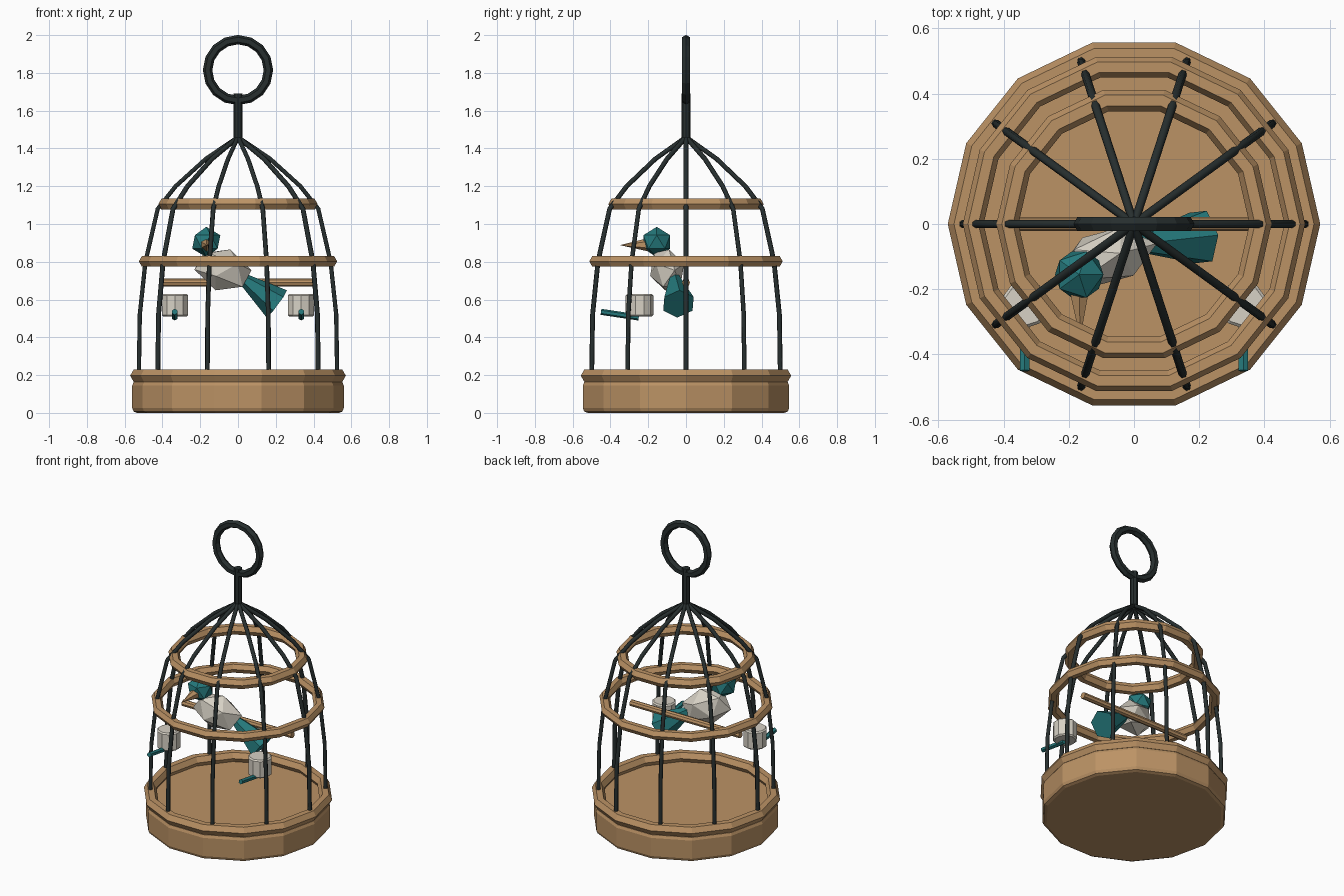
import bpy
from math import cos, sin, pi, radians
from mathutils import Vector

if "Cube" in bpy.data.objects:
    bpy.data.objects.remove(bpy.data.objects["Cube"])


def material(name, rgb):
    m = bpy.data.materials.new(name)
    m.diffuse_color = (*rgb, 1)
    m.use_nodes = True
    m.node_tree.nodes["Principled BSDF"].inputs["Base Color"].default_value = m.diffuse_color
    return m


WOOD = material("wood", (0.50, 0.29, 0.13))
IRON = material("iron", (0.02, 0.028, 0.028))
TEAL = material("teal", (0.018, 0.19, 0.20))
CREAM = material("cream", (0.68, 0.64, 0.56))


def finish(name, mat, bevel=0, segments=1):
    ob = bpy.context.object
    ob.name = name
    ob.data.materials.append(mat)
    if bevel:
        b = ob.modifiers.new("bevel", "BEVEL")
        b.width, b.segments = bevel, segments
        b.limit_method = "ANGLE"
        b.angle_limit = radians(40)
    return ob


def hoop(name, mat, z, major, minor, sides=14, rot=(0, 0, 0)):
    bpy.ops.mesh.primitive_torus_add(major_radius=major, minor_radius=minor, major_segments=sides,
                                     minor_segments=6, location=(0, 0, z), rotation=rot)
    return finish(name, mat)


def rod(name, mat, a, b, r1, r2, sides=6, bevel=0):
    # tapered rod from point a to point b
    a, b = Vector(a), Vector(b)
    d = b - a
    bpy.ops.mesh.primitive_cone_add(vertices=sides, radius1=r1, radius2=r2, depth=d.length,
                                    location=(a + b) / 2,
                                    rotation=d.to_track_quat("Z", "Y").to_euler())
    return finish(name, mat, bevel)


def ball(name, mat, loc, scale, rot=(0, 0, 0)):
    bpy.ops.mesh.primitive_ico_sphere_add(subdivisions=1, radius=1, location=loc, rotation=rot)
    bpy.context.object.scale = scale
    return finish(name, mat)


# base tray and hoops
bpy.ops.mesh.primitive_cylinder_add(vertices=14, radius=0.56, depth=0.17, location=(0, 0, 0.085),
                                    rotation=(0, 0, pi / 2))
finish("base", WOOD, 0.025, 2)
hoop("base_rim", WOOD, 0.197, 0.533, 0.038)
hoop("middle_hoop", WOOD, 0.802, 0.493, 0.032)
hoop("upper_hoop", WOOD, 1.105, 0.388, 0.034)

# ten bent cage bars
profile = [(0.525, 0.20), (0.52, 0.52), (0.49, 0.80), (0.425, 1.08), (0.33, 1.20), (0.17, 1.345), (0, 1.46)]
for i in range(10):
    a = i * pi / 5
    cu = bpy.data.curves.new(f"bar_{i + 1}", "CURVE")
    cu.dimensions = "3D"
    cu.bevel_depth = 0.013
    cu.bevel_resolution = 1
    cu.use_fill_caps = True
    sp = cu.splines.new("POLY")
    sp.points.add(len(profile) - 1)
    for p, (r, z) in zip(sp.points, profile):
        p.co = (r * cos(a), r * sin(a), z, 1)
    cu.materials.append(IRON)
    bpy.context.collection.objects.link(bpy.data.objects.new(f"bar_{i + 1}", cu))

# stem and hanging ring
rod("stem", IRON, (0, 0, 1.45), (0, 0, 1.69), 0.024, 0.024, 8)
hoop("hanging_ring", IRON, 1.815, 0.161, 0.025, 16, (pi / 2, 0, 0))

# perch
rod("perch", WOOD, (-0.4, 0, 0.69), (0.4, 0, 0.69), 0.021, 0.021, 8)

# bird
ball("bird_body", CREAM, (-0.08, -0.10, 0.757), (0.165, 0.09, 0.115), (0, radians(20), radians(15)))
ball("bird_head", TEAL, (-0.168, -0.155, 0.905), (0.083, 0.083, 0.08))
rod("bird_beak", WOOD, (-0.168, -0.20, 0.89), (-0.165, -0.35, 0.888), 0.035, 0, 6)
rod("bird_tail", TEAL, (0.205, -0.04, 0.577), (-0.02, -0.065, 0.745), 0.09, 0.015, 6)

# feeder cups with spouts on both sides
for side, s in (("left", -1), ("right", 1)):
    rod(f"feeder_cup_{side}", CREAM, (s * 0.333, -0.246, 0.51), (s * 0.333, -0.246, 0.63), 0.073, 0.073, 10, 0.008)
    rod(f"feeder_spout_{side}", TEAL, (s * 0.335, -0.45, 0.535), (s * 0.335, -0.25, 0.505), 0.016, 0.016, 6)
